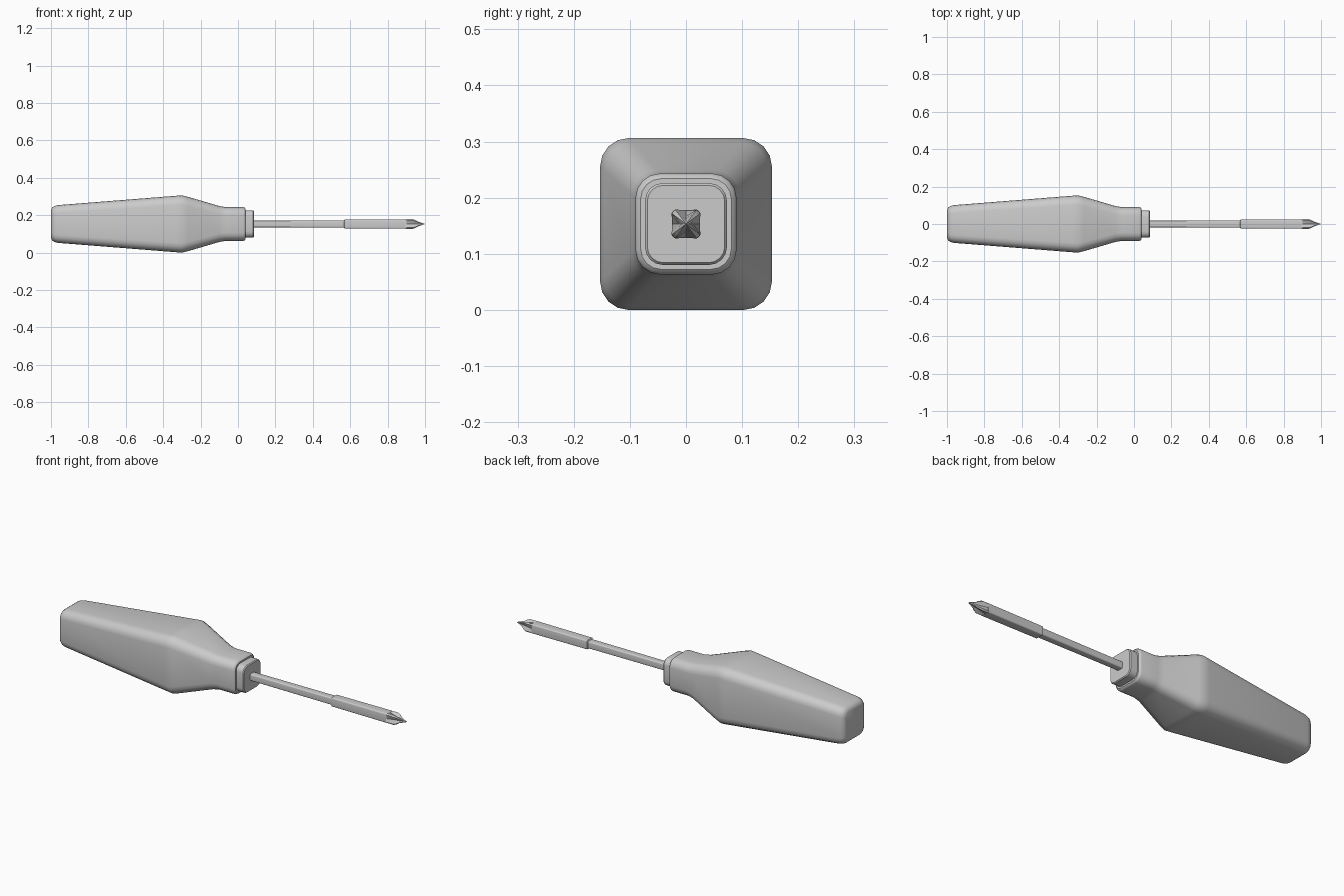
import bpy, bmesh, math

if "Cube" in bpy.data.objects:
    bpy.data.objects.remove(bpy.data.objects["Cube"])

ZC = 0.153  # height of the tool's axis


def rounded_square(h, r, seg=4):
    pts = []
    for q in range(4):
        a0 = q * math.pi / 2
        sx = 1 if q in (0, 3) else -1
        sy = 1 if q in (0, 1) else -1
        for i in range(seg + 1):
            a = a0 + i / seg * math.pi / 2
            pts.append((sx * (h - r) + r * math.cos(a), sy * (h - r) + r * math.sin(a)))
    return pts


def star(corner, mid):
    # four points on the diagonals, with a flute in the middle of each side
    pts = []
    for q in range(4):
        a = q * math.pi / 2
        pts.append((mid * math.cos(a), mid * math.sin(a)))
        b = a + math.pi / 4
        for d in (-0.14, 0.14):
            pts.append((corner * math.cos(b + d), corner * math.sin(b + d)))
    return pts


def loft(name, sections, angle=35):
    bm = bmesh.new()
    rings = [[bm.verts.new((x, y, z + ZC)) for y, z in pts] for x, pts in sections]
    n = len(rings[0])
    for a, b in zip(rings, rings[1:]):
        for i in range(n):
            j = (i + 1) % n
            bm.faces.new((a[i], a[j], b[j], b[i]))
    bm.faces.new(rings[0][::-1])
    bm.faces.new(rings[-1])
    bmesh.ops.recalc_face_normals(bm, faces=bm.faces)
    me = bpy.data.meshes.new(name)
    bm.to_mesh(me)
    bm.free()
    ob = bpy.data.objects.new(name, me)
    bpy.context.collection.objects.link(ob)
    bpy.ops.object.select_all(action='DESELECT')
    ob.select_set(True)
    bpy.context.view_layer.objects.active = ob
    bpy.ops.object.shade_smooth_by_angle(angle=math.radians(angle))
    return ob


def squares(rows):
    return [(x, rounded_square(h, r)) for x, h, r in rows]


# Grip: (x, half width, corner radius)
loft("handle", squares([
    (-1.0, 0.076, 0.030), (-0.993, 0.088, 0.036), (-0.982, 0.096, 0.040),
    (-0.962, 0.101, 0.042), (-0.33, 0.151, 0.050), (-0.30, 0.153, 0.050),
    (-0.27, 0.146, 0.050), (-0.10, 0.096, 0.045), (-0.065, 0.090, 0.043),
    (0.028, 0.090, 0.043), (0.036, 0.087, 0.041), (0.041, 0.081, 0.037)]))

# Collar in front of the grip
loft("collar", squares([
    (0.03, 0.073, 0.032), (0.080, 0.073, 0.032), (0.085, 0.069, 0.029)]))

# Square rod, slightly thicker towards the tip
loft("shaft", squares([
    (0.07, 0.018, 0.006), (0.566, 0.019, 0.006), (0.57, 0.024, 0.006),
    (0.90, 0.025, 0.006)]))

# Fluted cross tip
loft("cross_tip", [
    (0.895, star(0.032, 0.025)), (0.935, star(0.032, 0.014)),
    (0.952, star(0.024, 0.011)), (0.962, star(0.016, 0.010)),
    (1.0, star(0.0008, 0.0006))], 25)
